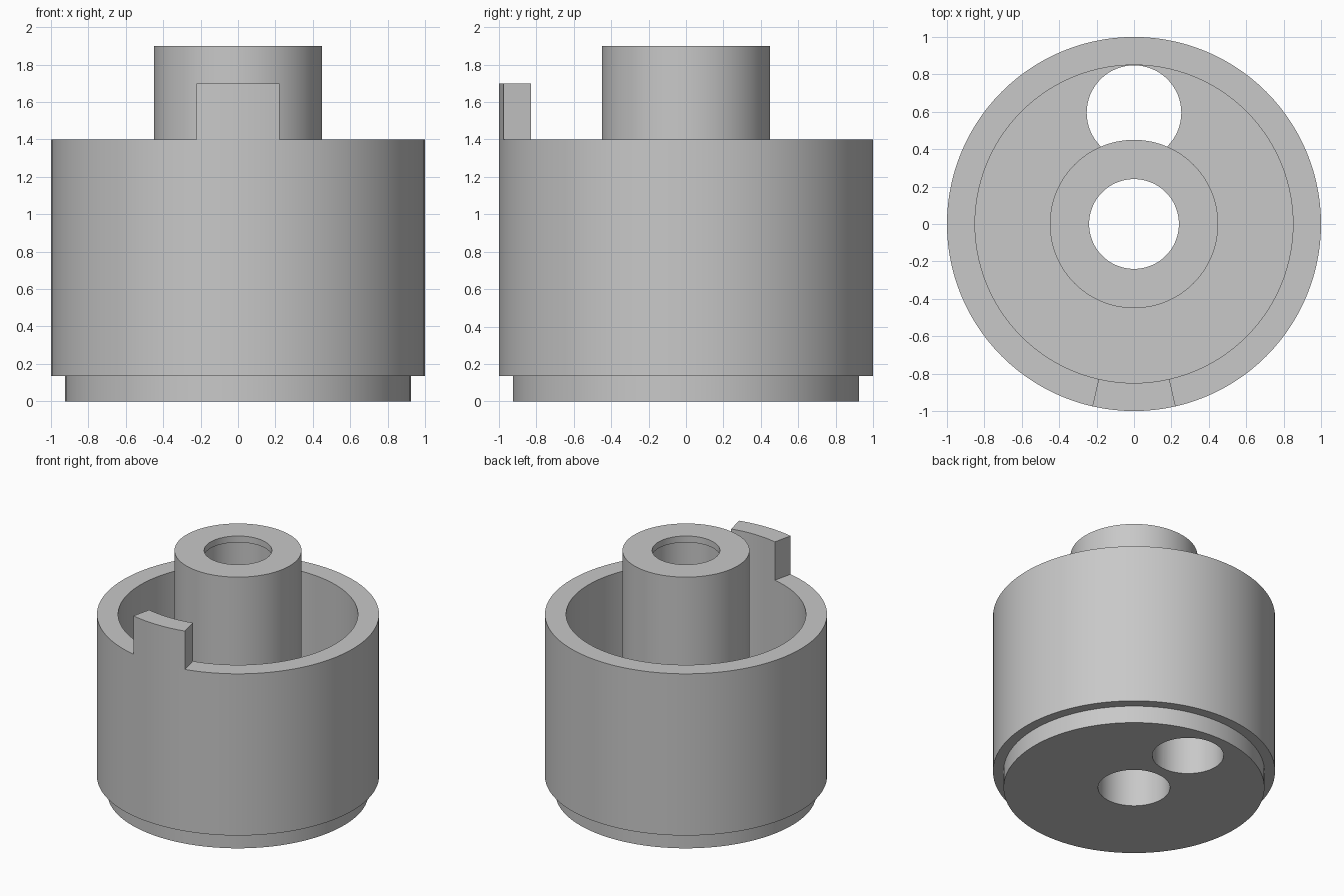
import bpy, bmesh
from math import sin, cos, pi, radians, atan2

STEPS = 112
FLOOR_Z, RIM_Z, BOSS_Z = 0.35, 1.4, 1.9
BORE = 0.255

old = bpy.data.objects.get("Cube")
if old:
    bpy.data.objects.remove(old, do_unlink=True)

grey = bpy.data.materials.new("plain grey")
grey.use_nodes = True
colour = (0.58, 0.58, 0.58, 1)
grey.diffuse_color = colour
grey.node_tree.nodes["Principled BSDF"].inputs["Base Color"].default_value = colour


def lathe(profile):
    """Turn a closed (radius, height) profile around z, starting at the front."""
    bm = bmesh.new()
    rings = []
    for i in range(STEPS):
        a = -pi / 2 + 2 * pi * i / STEPS
        rings.append([bm.verts.new((r * cos(a), r * sin(a), z)) for r, z in profile])
    n = len(profile)
    for i in range(STEPS):
        here, there = rings[i], rings[(i + 1) % STEPS]
        for j in range(n):
            k = (j + 1) % n
            bm.faces.new((here[j], there[j], there[k], here[k]))
    bmesh.ops.recalc_face_normals(bm, faces=bm.faces)
    return bm


def make_object(name, bm):
    mesh = bpy.data.meshes.new(name)
    bm.to_mesh(mesh)
    bm.free()
    mesh.materials.append(grey)
    obj = bpy.data.objects.new(name, mesh)
    bpy.context.collection.objects.link(obj)
    return obj


def activate(obj):
    bpy.ops.object.select_all(action='DESELECT')
    obj.select_set(True)
    bpy.context.view_layer.objects.active = obj


# Cup with a stepped foot, a thick floor and a bored centre
bm = lathe([(BORE, 0), (0.925, 0), (0.925, 0.135), (1, 0.135),
            (1, RIM_Z), (0.85, RIM_Z), (0.85, FLOOR_Z), (BORE, FLOOR_Z)])

# Locating tab raised from the front of the rim
tab_half = 4 * 2 * pi / STEPS
tab_faces = []
for f in bm.faces:
    c = f.calc_center_median()
    if f.normal.z > 0.9 and c.z > RIM_Z - 0.01 and abs(atan2(c.x, -c.y)) < tab_half:
        tab_faces.append(f)
raised = bmesh.ops.extrude_face_region(bm, geom=tab_faces)["geom"]
bmesh.ops.translate(bm, vec=(0, 0, 0.3),
                    verts=[g for g in raised if isinstance(g, bmesh.types.BMVert)])
bmesh.ops.recalc_face_normals(bm, faces=bm.faces)
cup = make_object("cup_body", bm)

# Off-centre hole through the floor
bpy.ops.mesh.primitive_cylinder_add(vertices=64, radius=0.253, depth=0.8,
                                    location=(0, 0.595, 0.2))
cutter = bpy.context.object
cutter.name = "floor_hole_cutter"
cutter.hide_render = True
cutter.data.materials.append(grey)
activate(cup)
cut = cup.modifiers.new("floor hole", 'BOOLEAN')
cut.operation = 'DIFFERENCE'
cut.solver = 'EXACT'
cut.object = cutter
bpy.ops.object.modifier_apply(modifier=cut.name)
bpy.data.objects.remove(cutter, do_unlink=True)

# Central tube with a narrow lip at the top of its bore
tube = make_object("centre_tube", lathe([
    (BORE, FLOOR_Z), (0.45, FLOOR_Z), (0.45, BOSS_Z),
    (0.24, BOSS_Z), (0.24, BOSS_Z - 0.05), (BORE, BOSS_Z - 0.05)]))

for obj in (cup, tube):
    activate(obj)
    bpy.ops.object.shade_smooth_by_angle(angle=radians(30))
